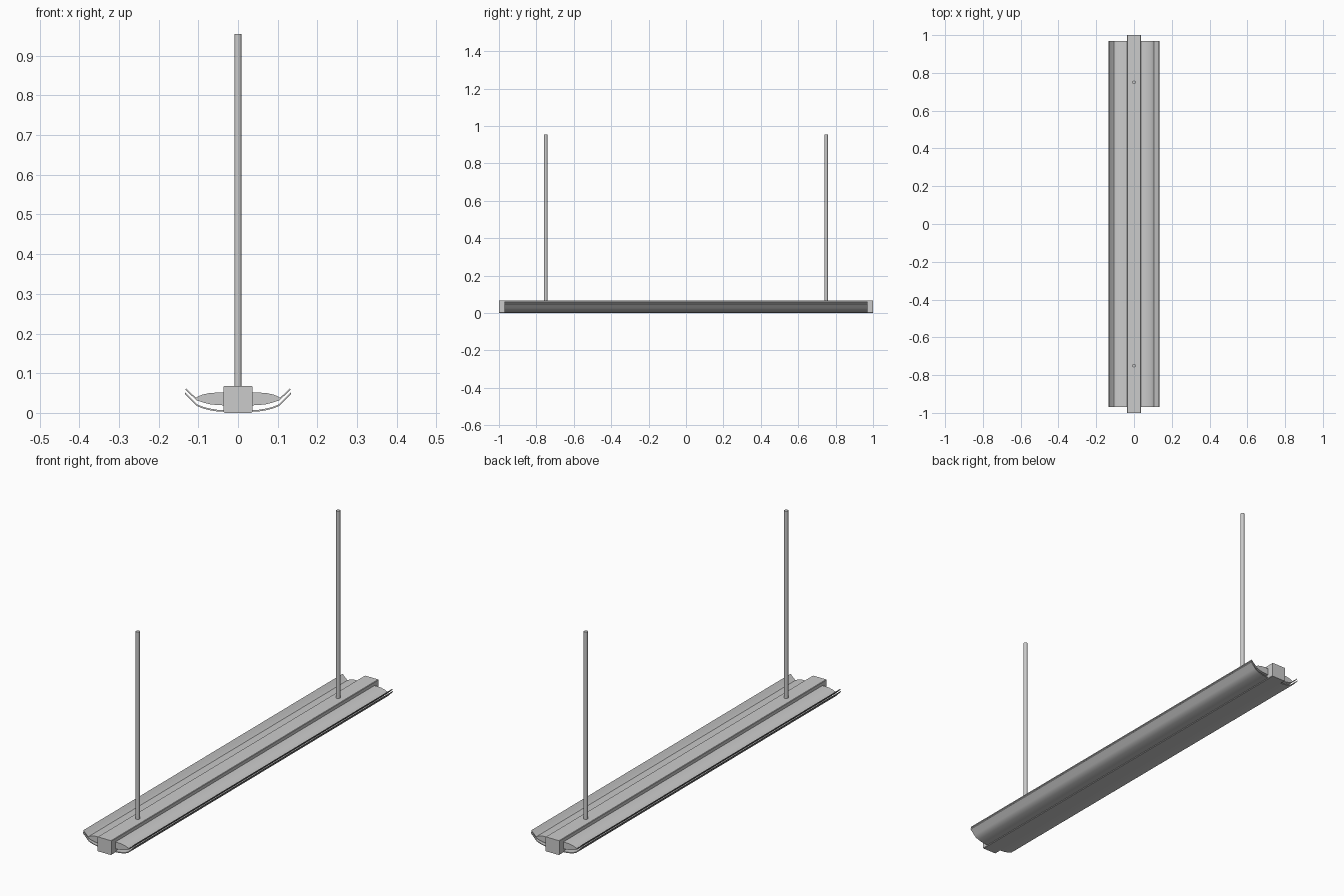
import bpy, bmesh, math

if "Cube" in bpy.data.objects:
    bpy.data.objects.remove(bpy.data.objects["Cube"])


def extrude_profile(name, pts, half_len):
    """Closed x-z outline swept along y."""
    bm = bmesh.new()
    face = bm.faces.new([bm.verts.new((x, -half_len, z)) for x, z in pts])
    out = bmesh.ops.extrude_face_region(bm, geom=[face])
    verts = [g for g in out["geom"] if isinstance(g, bmesh.types.BMVert)]
    bmesh.ops.translate(bm, verts=verts, vec=(0, 2 * half_len, 0))
    bmesh.ops.recalc_face_normals(bm, faces=bm.faces)
    me = bpy.data.meshes.new(name)
    bm.to_mesh(me)
    bm.free()
    ob = bpy.data.objects.new(name, me)
    bpy.context.collection.objects.link(ob)
    smooth(ob)
    return ob


def smooth(ob):
    bpy.ops.object.select_all(action='DESELECT')
    ob.select_set(True)
    bpy.context.view_layer.objects.active = ob
    bpy.ops.object.shade_smooth_by_angle(angle=math.radians(35))


def sheet(line, t):
    """Thin closed outline around an open curve."""
    return line + [(x - 0.2 * t, z + t) for x, z in reversed(line)]


# Central housing
extrude_profile("housing", [(-0.036, 0.002), (-0.034, 0), (0.034, 0), (0.036, 0.002),
                            (0.036, 0.066), (0.034, 0.068), (-0.034, 0.068),
                            (-0.036, 0.066)], 1.0)

# Curved reflector sheets and lamp covers, one set each side
lower = [(0.035, 0.003), (0.055, 0.004), (0.072, 0.007), (0.088, 0.011),
         (0.103, 0.017), (0.112, 0.025), (0.122, 0.036), (0.134, 0.048)]
upper = [(0.035, 0.019), (0.055, 0.020), (0.072, 0.022), (0.088, 0.026),
         (0.103, 0.032), (0.112, 0.039), (0.122, 0.048), (0.132, 0.058)]
cover = [(0.035, 0.023), (0.072, 0.025), (0.092, 0.028), (0.104, 0.031),
         (0.108, 0.036), (0.102, 0.041), (0.090, 0.046), (0.072, 0.050),
         (0.055, 0.051), (0.035, 0.051)]
parts = [("lower_reflector", sheet(lower, 0.004)),
         ("upper_reflector", sheet(upper, 0.004)),
         ("lamp_cover", cover)]
for side, s in (("right", 1), ("left", -1)):
    for name, pts in parts:
        extrude_profile(f"{name}_{side}", [(s * x, z) for x, z in pts], 0.97)

# Hanging rods
for label, y in (("front", -0.75), ("back", 0.75)):
    bpy.ops.mesh.primitive_cylinder_add(vertices=24, radius=0.009, depth=0.895,
                                        location=(0, y, 0.5075))
    rod = bpy.context.object
    rod.name = f"hanging_rod_{label}"
    smooth(rod)
